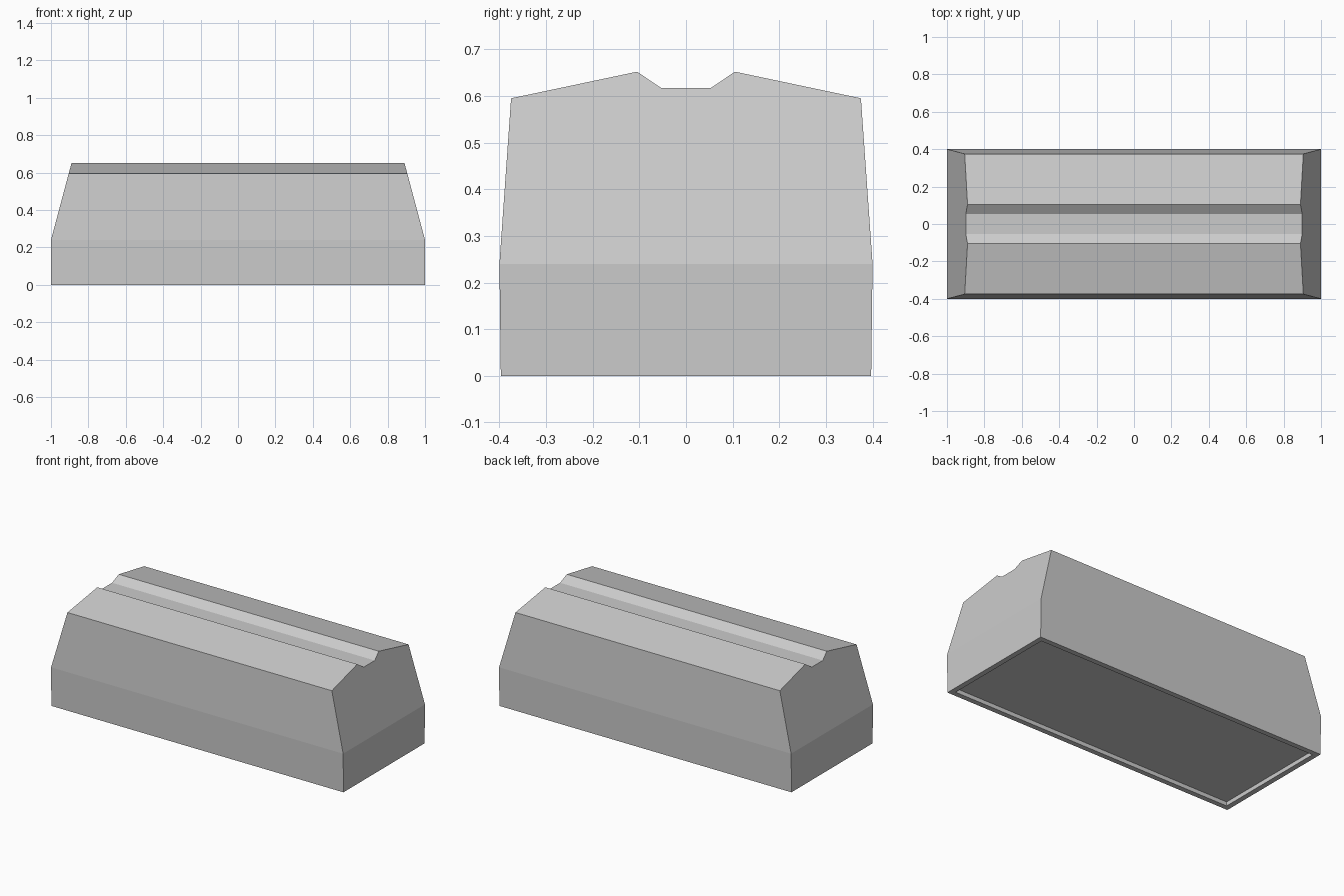
import bpy, bmesh

if "Cube" in bpy.data.objects:
    bpy.data.objects.remove(bpy.data.objects["Cube"])

# Half cross-section (y, z) from the base up to the groove floor
half = [(0.397, 0.0), (0.40, 0.24), (0.375, 0.595), (0.105, 0.652), (0.053, 0.617)]
section = half + [(-y, z) for y, z in reversed(half)]
n = len(section)


def end_x(z):
    """Half length at height z: upright skirt, then sloping ends."""
    return 1.0 - max(0.0, z - 0.24) * 0.267


bm = bmesh.new()
left = [bm.verts.new((-end_x(z), y, z)) for y, z in section]
right = [bm.verts.new((end_x(z), y, z)) for y, z in section]

# Long sides, top slopes, groove and underside
for i in range(n):
    j = (i + 1) % n
    bm.faces.new((left[i], left[j], right[j], right[i]))

# Ends: upright lower panel and sloping upper panel
for ring in (left, right):
    bm.faces.new((ring[0], ring[1], ring[-2], ring[-1]))
    bm.faces.new(ring[1:-1])
bmesh.ops.recalc_face_normals(bm, faces=bm.faces)

# Shallow recess in the underside, leaving a rim
bottom = min(bm.faces, key=lambda f: f.calc_center_median().z)
bmesh.ops.inset_region(bm, faces=[bottom], thickness=0.045)
floor = bmesh.ops.extrude_discrete_faces(bm, faces=[bottom])["faces"][0]
bmesh.ops.translate(bm, verts=floor.verts, vec=(0, 0, 0.025))

mesh = bpy.data.meshes.new("grooved_block")
bm.to_mesh(mesh)
bm.free()
block = bpy.data.objects.new("grooved_block", mesh)
bpy.context.collection.objects.link(block)
